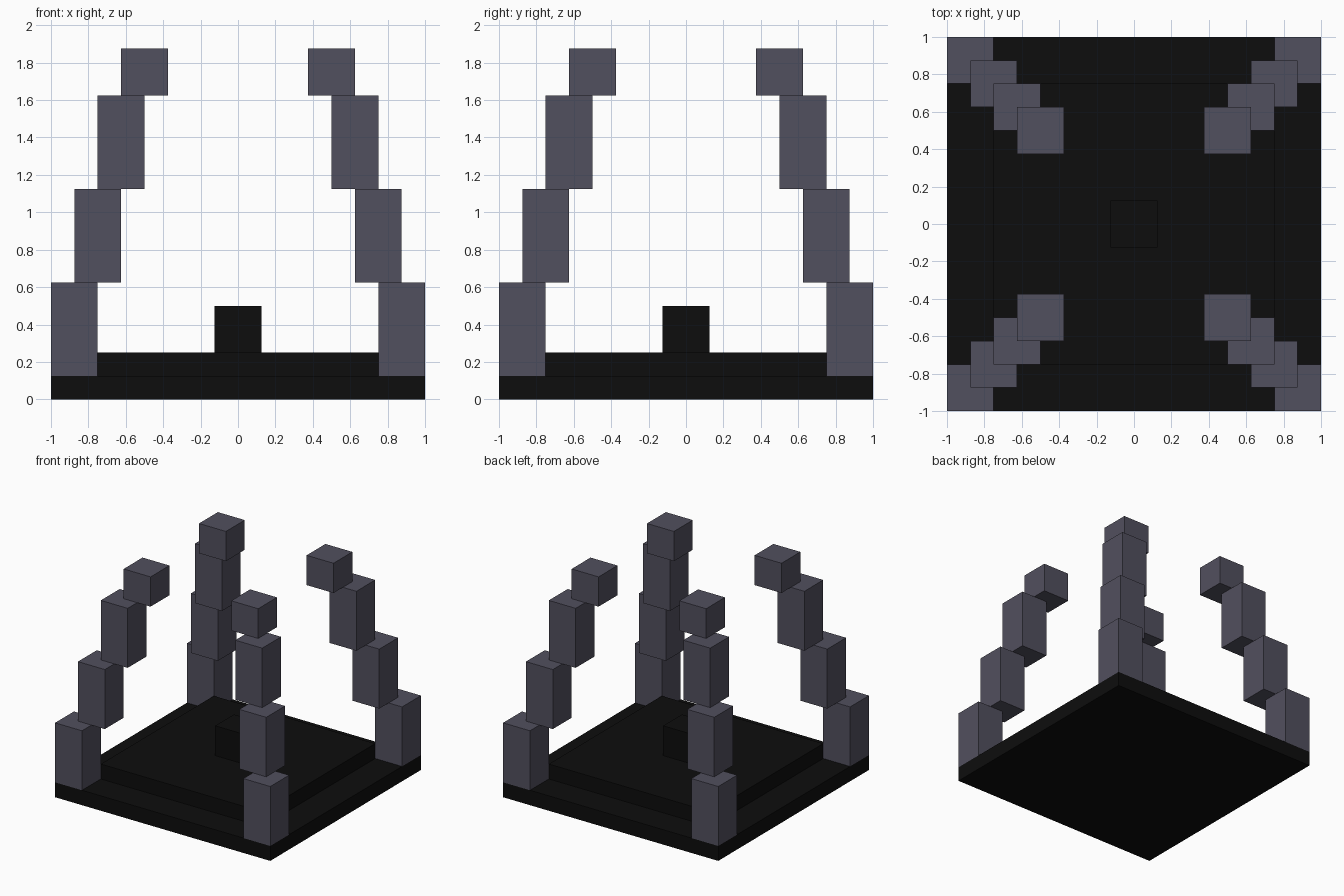
import bpy
import bmesh
from mathutils import Matrix, Vector

if "Cube" in bpy.data.objects:
    bpy.data.objects.remove(bpy.data.objects["Cube"])


def material(name, rgb):
    mat = bpy.data.materials.new(name)
    mat.diffuse_color = (*rgb, 1.0)
    mat.use_nodes = True
    mat.node_tree.nodes["Principled BSDF"].inputs["Base Color"].default_value = mat.diffuse_color
    return mat


BLACK = material("black stone", (0.004, 0.004, 0.004))
GREY = material("purple grey stone", (0.083, 0.079, 0.112))


def block(name, x, y, width, bottom, top, mat):
    """Square block centred on x, y between two heights."""
    bm = bmesh.new()
    size = Matrix.Diagonal((width, width, top - bottom, 1.0))
    place = Matrix.Translation(Vector((x, y, (bottom + top) / 2)))
    bmesh.ops.create_cube(bm, size=1.0, matrix=place @ size)
    mesh = bpy.data.meshes.new(name)
    bm.to_mesh(mesh)
    bm.free()
    mesh.materials.append(mat)
    obj = bpy.data.objects.new(name, mesh)
    bpy.context.collection.objects.link(obj)
    return obj


# Stepped platform with the block in its middle
block("base_slab", 0, 0, 2.0, 0.0, 0.125, BLACK)
block("upper_step", 0, 0, 1.5, 0.125, 0.25, BLACK)
block("centre_block", 0, 0, 0.25, 0.25, 0.5, BLACK)

# Four corner pillars, each leaning inward block by block
heights = [0.125, 0.625, 1.125, 1.625, 1.875]
for side_y, depth in ((-1, "front"), (1, "back")):
    for side_x, side in ((-1, "left"), (1, "right")):
        for i in range(4):
            offset = 0.875 - 0.125 * i
            block(f"{depth}_{side}_pillar_block_{i + 1}",
                  side_x * offset, side_y * offset, 0.25,
                  heights[i], heights[i + 1], GREY)
